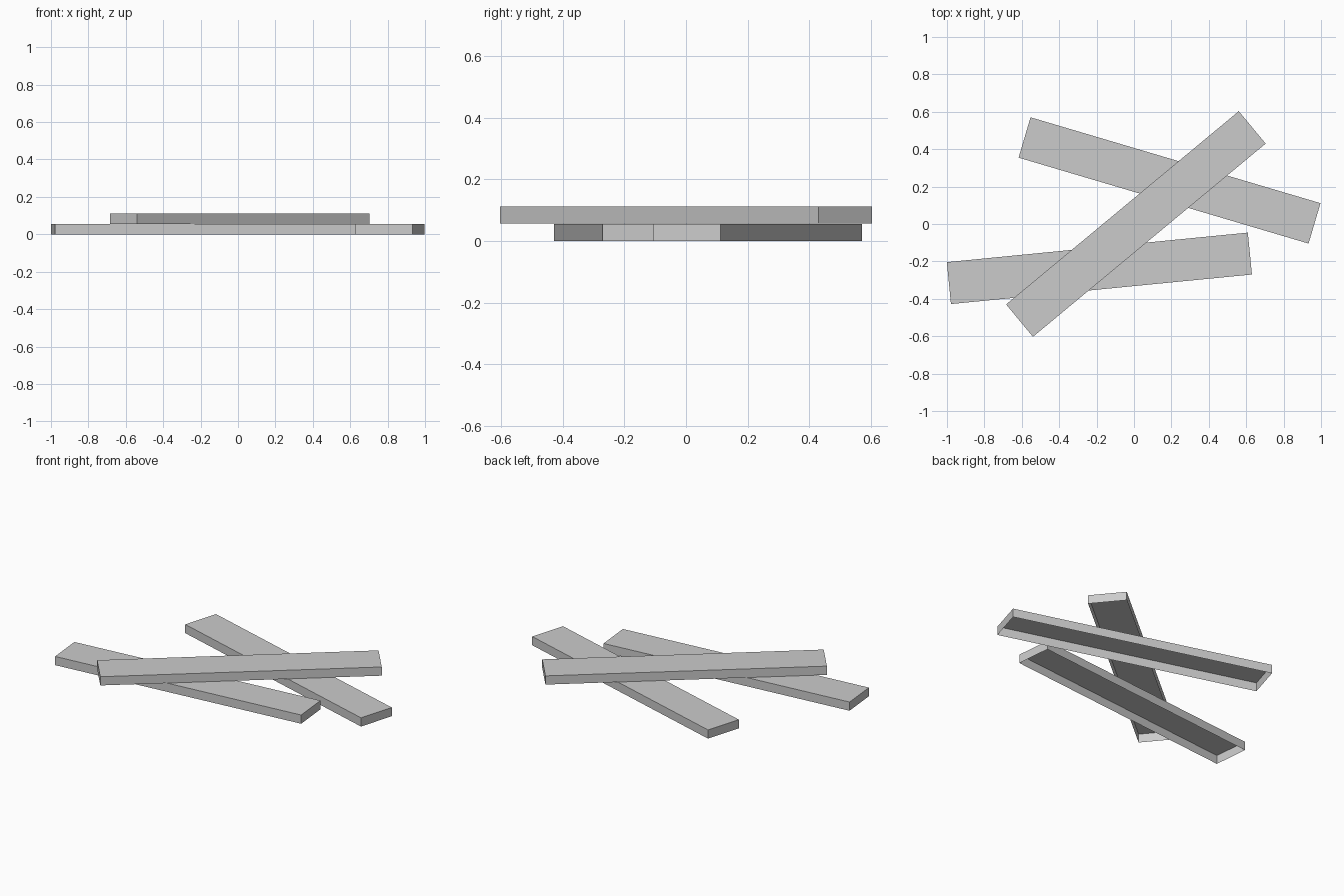
import bpy
import bmesh
from math import radians
from mathutils import Matrix

cube = bpy.data.objects.get("Cube")
if cube:
    bpy.data.objects.remove(cube, do_unlink=True)

# Single plain grey
GREY = (0.6, 0.6, 0.6, 1.0)
grey = bpy.data.materials.new("plain_grey")
grey.use_nodes = True
grey.diffuse_color = GREY
grey.node_tree.nodes["Principled BSDF"].inputs["Base Color"].default_value = GREY

LENGTH, WIDTH, HEIGHT = 1.617, 0.225, 0.055


def plank(name, x, y, z, angle):
    """Flat plank shell, open underneath, resting at height z."""
    bm = bmesh.new()
    bmesh.ops.create_cube(bm, size=1)
    underside = [f for f in bm.faces if f.normal.z < -0.5]
    bmesh.ops.delete(bm, geom=underside, context='FACES')
    bmesh.ops.transform(
        bm, verts=bm.verts,
        matrix=Matrix.Translation((0, 0, HEIGHT / 2))
        @ Matrix.Diagonal((LENGTH, WIDTH, HEIGHT, 1)))
    mesh = bpy.data.meshes.new(name)
    bm.to_mesh(mesh)
    bm.free()
    mesh.materials.append(grey)
    obj = bpy.data.objects.new(name, mesh)
    obj.location = (x, y, z)
    obj.rotation_euler.z = radians(angle)
    bpy.context.collection.objects.link(obj)


# Two planks on the ground, one laid across them
plank("back_plank", 0.19, 0.233, 0, -16.5)
plank("front_plank", -0.185, -0.237, 0, 5.6)
plank("top_plank", 0.01, 0, HEIGHT + 0.001, 39.7)
